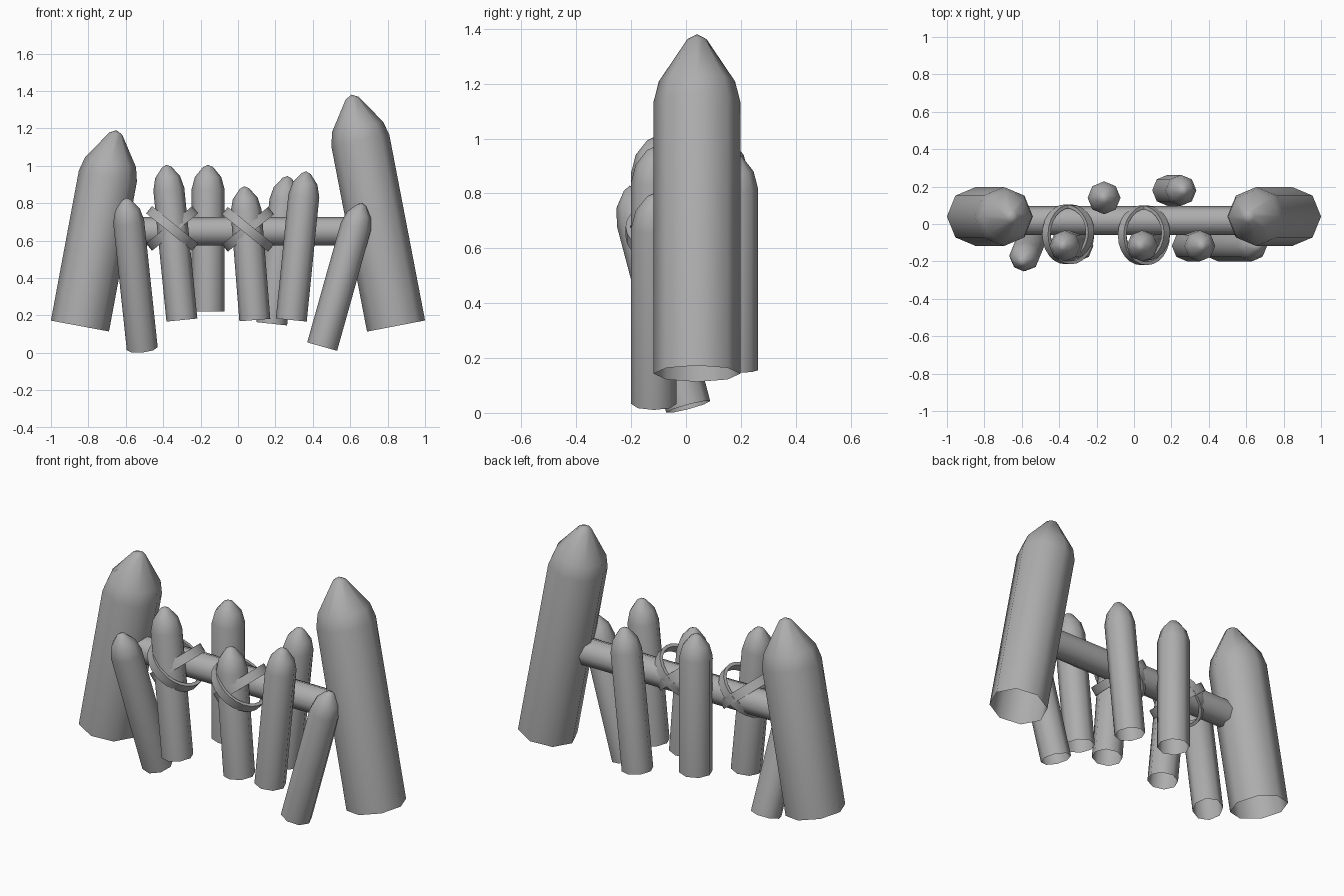
import bpy, bmesh, math
from mathutils import Vector, Matrix

if "Cube" in bpy.data.objects:
    bpy.data.objects.remove(bpy.data.objects["Cube"])

# Dark grey used on every part
grey = bpy.data.materials.new("dark_grey")
grey.diffuse_color = (0.42, 0.42, 0.42, 1)
grey.use_nodes = True
grey.node_tree.nodes["Principled BSDF"].inputs["Base Color"].default_value = grey.diffuse_color


def finish(name, bm):
    bmesh.ops.recalc_face_normals(bm, faces=bm.faces)
    me = bpy.data.meshes.new(name)
    bm.to_mesh(me)
    bm.free()
    me.materials.append(grey)
    ob = bpy.data.objects.new(name, me)
    bpy.context.collection.objects.link(ob)
    bpy.ops.object.select_all(action='DESELECT')
    ob.select_set(True)
    bpy.context.view_layer.objects.active = ob
    bpy.ops.object.shade_smooth_by_angle(angle=math.radians(50))
    return ob


def post(name, base, tip, r, cap, sides=8):
    """Open-bottomed log from base to tip; cap = (distance below tip, radius factor)."""
    base, tip = Vector(base), Vector(tip)
    axis = tip - base
    length = axis.length
    rot = Vector((0, 0, 1)).rotation_difference(axis).to_matrix().to_4x4()
    mat = Matrix.Translation(base) @ rot
    bm = bmesh.new()
    rings = []
    for h, k in [(0, 1)] + [(length - d, f) for d, f in cap]:
        rings.append([bm.verts.new(mat @ Vector((
            r * k * math.cos(2 * math.pi * i / sides),
            r * k * math.sin(2 * math.pi * i / sides), h))) for i in range(sides)])
    for a, b in zip(rings, rings[1:]):
        for i in range(sides):
            j = (i + 1) % sides
            bm.faces.new((a[i], a[j], b[j], b[i]))
    top = bm.verts.new(tip)
    for i in range(sides):
        bm.faces.new((rings[-1][i], rings[-1][(i + 1) % sides], top))
    return finish(name, bm)


def rope_band(name, center, tilt, ry, rx=0.15, width=0.05, thick=0.018, seg=24):
    """Flat strap ring, tilted about the y axis."""
    mat = Matrix.Translation(center) @ Matrix.Rotation(math.radians(tilt), 4, 'Y')
    bm = bmesh.new()
    rings = []
    for i in range(seg):
        a = 2 * math.pi * i / seg
        rings.append([bm.verts.new(mat @ Vector((
            (rx + t) * math.cos(a), (ry + t) * math.sin(a), w)))
            for t, w in ((-thick / 2, -width / 2), (thick / 2, -width / 2),
                         (thick / 2, width / 2), (-thick / 2, width / 2))])
    for i in range(seg):
        a, b = rings[i], rings[(i + 1) % seg]
        for k in range(4):
            m = (k + 1) % 4
            bm.faces.new((a[k], a[m], b[m], b[k]))
    return finish(name, bm)


# Large leaning end posts
big_cap = [(0.25, 1), (0.175, 0.88), (0.018, 0.22)]
post("left_end_post", (-0.845, 0.04, 0.143), (-0.65, 0.04, 1.19), 0.158, big_cap)
post("right_end_post", (0.845, 0.04, 0.143), (0.607, 0.04, 1.38), 0.158, big_cap)

# Small stakes
cap = [(0.13, 1), (0.065, 0.8), (0.012, 0.3)]
stakes = [
    ("front_stake_1", (-0.30, -0.117, 0.175), (-0.383, -0.117, 1.005), 0.083),
    ("front_stake_2", (0.09, -0.117, 0.175), (0.033, -0.117, 0.89), 0.083),
    ("front_stake_3", (0.285, -0.117, 0.175), (0.365, -0.117, 0.97), 0.083),
    ("back_stake_1", (-0.16, 0.14, 0.22), (-0.16, 0.14, 1.005), 0.088),
    ("back_stake_2", (0.18, 0.18, 0.155), (0.265, 0.18, 0.945), 0.083),
    ("left_brace", (-0.512, 0.008, 0.022), (-0.598, -0.205, 0.828), 0.083),
    ("right_brace", (0.45, -0.117, 0.033), (0.665, -0.117, 0.80), 0.083),
]
for name, b, t, r in stakes:
    post(name, b, t, r, cap)

# Horizontal rail running into both end posts
bm = bmesh.new()
bmesh.ops.create_cone(bm, cap_ends=True, segments=8, radius1=0.077, radius2=0.077, depth=1.34,
                      matrix=Matrix.Translation((0, 0.018, 0.65)) @ Matrix.Rotation(math.pi / 2, 4, 'Y'))
finish("rail", bm)

# Crossed lashings: one strap passes over the other at the front
for n, (x, y, z) in enumerate([(-0.352, -0.055, 0.665), (0.053, -0.06, 0.66)], 1):
    rope_band(f"lashing_{n}_outer", (x, y, z), 39, 0.151)
    rope_band(f"lashing_{n}_inner", (x, y + 0.012, z), -39, 0.138)
